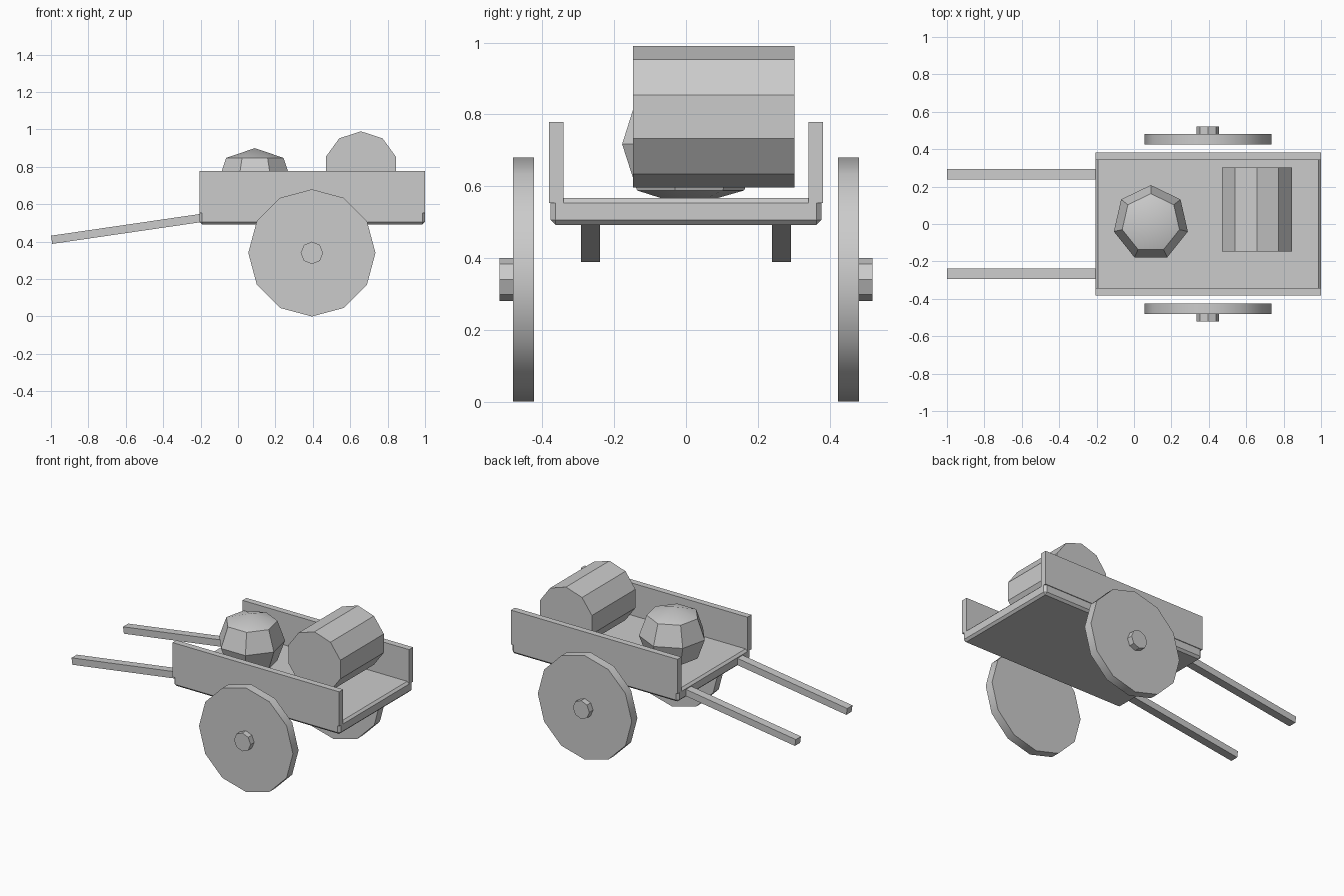
import bpy, bmesh, math
from mathutils import Matrix, Vector

old = bpy.data.objects.get("Cube")
if old:
    bpy.data.objects.remove(old, do_unlink=True)

grey = bpy.data.materials.new("plain_grey")
grey.use_nodes = True
COLOUR = (0.6, 0.6, 0.6, 1)
grey.diffuse_color = COLOUR
grey.node_tree.nodes["Principled BSDF"].inputs["Base Color"].default_value = COLOUR


def finish(name, bm):
    """Turn a bmesh into a shaded object."""
    bmesh.ops.recalc_face_normals(bm, faces=bm.faces)
    mesh = bpy.data.meshes.new(name)
    bm.to_mesh(mesh)
    bm.free()
    mesh.materials.append(grey)
    obj = bpy.data.objects.new(name, mesh)
    bpy.context.collection.objects.link(obj)
    bpy.ops.object.select_all(action="DESELECT")
    obj.select_set(True)
    bpy.context.view_layer.objects.active = obj
    bpy.ops.object.shade_smooth_by_angle(angle=math.radians(31))
    return obj


def box(name, low, high, bevel=0):
    low, high = Vector(low), Vector(high)
    bm = bmesh.new()
    place = Matrix.Translation((low + high) / 2) @ Matrix.Diagonal((*(high - low), 1))
    bmesh.ops.create_cube(bm, size=1, matrix=place)
    if bevel:
        bmesh.ops.bevel(bm, geom=bm.edges[:], offset=bevel, segments=1, affect="EDGES")
    return finish(name, bm)


def drum(name, x, z, radius, y0, y1, sides):
    """Cylinder along y with a corner pointing straight up."""
    bm = bmesh.new()
    place = Matrix.Translation((x, (y0 + y1) / 2, z)) @ Matrix.Rotation(math.pi / 2, 4, "X")
    bmesh.ops.create_cone(bm, cap_ends=True, segments=sides, radius1=radius,
                          radius2=radius, depth=abs(y1 - y0), matrix=place)
    return finish(name, bm)


def lathe(name, centre, profile, sides):
    """Faceted solid of (radius, z) rings; zero radius makes a pole."""
    bm = bmesh.new()
    rings = []
    for radius, z in profile:
        count = sides if radius else 1
        rings.append([bm.verts.new((centre[0] + radius * math.sin(math.tau * i / sides),
                                    centre[1] + radius * math.cos(math.tau * i / sides), z))
                      for i in range(count)])
    for a, b in zip(rings, rings[1:]):
        for i in range(sides):
            j = i + 1
            corners = [a[i % len(a)], a[j % len(a)], b[j % len(b)], b[i % len(b)]]
            bm.faces.new(list(dict.fromkeys(corners)))
    return finish(name, bm)


# Cart bed with chamfered edges
box("bed", (-0.206, -0.377, 0.492), (1, 0.377, 0.567), bevel=0.014)

# Mirrored sides, wheels and handles
for side, s in (("left", 1), ("right", -1)):
    box(side + "_wall", (-0.206, min(s * 0.341, s * 0.382), 0.553),
        (1, max(s * 0.341, s * 0.382), 0.778))
    drum(side + "_wheel", 0.395, 0.34, 0.34, s * 0.424, s * 0.482, 12)
    drum(side + "_hub", 0.395, 0.34, 0.06, s * 0.47, s * 0.52, 8)

    # Handle slopes down away from the bed
    handle = box(side + "_handle", (-0.81, -0.027, -0.022), (0, 0.027, 0.022))
    handle.data.transform(Matrix.Translation((-0.195, s * 0.266, 0.527))
                          @ Matrix.Rotation(math.radians(-8.3), 4, "Y"))

# Cargo
drum("barrel", 0.657, 0.793, 0.197, -0.148, 0.302, 10)
lathe("sack", (0.09, 0.005),
      [(0, 0.9), (0.157, 0.848), (0.203, 0.717), (0.157, 0.588), (0, 0.543)], 7)
